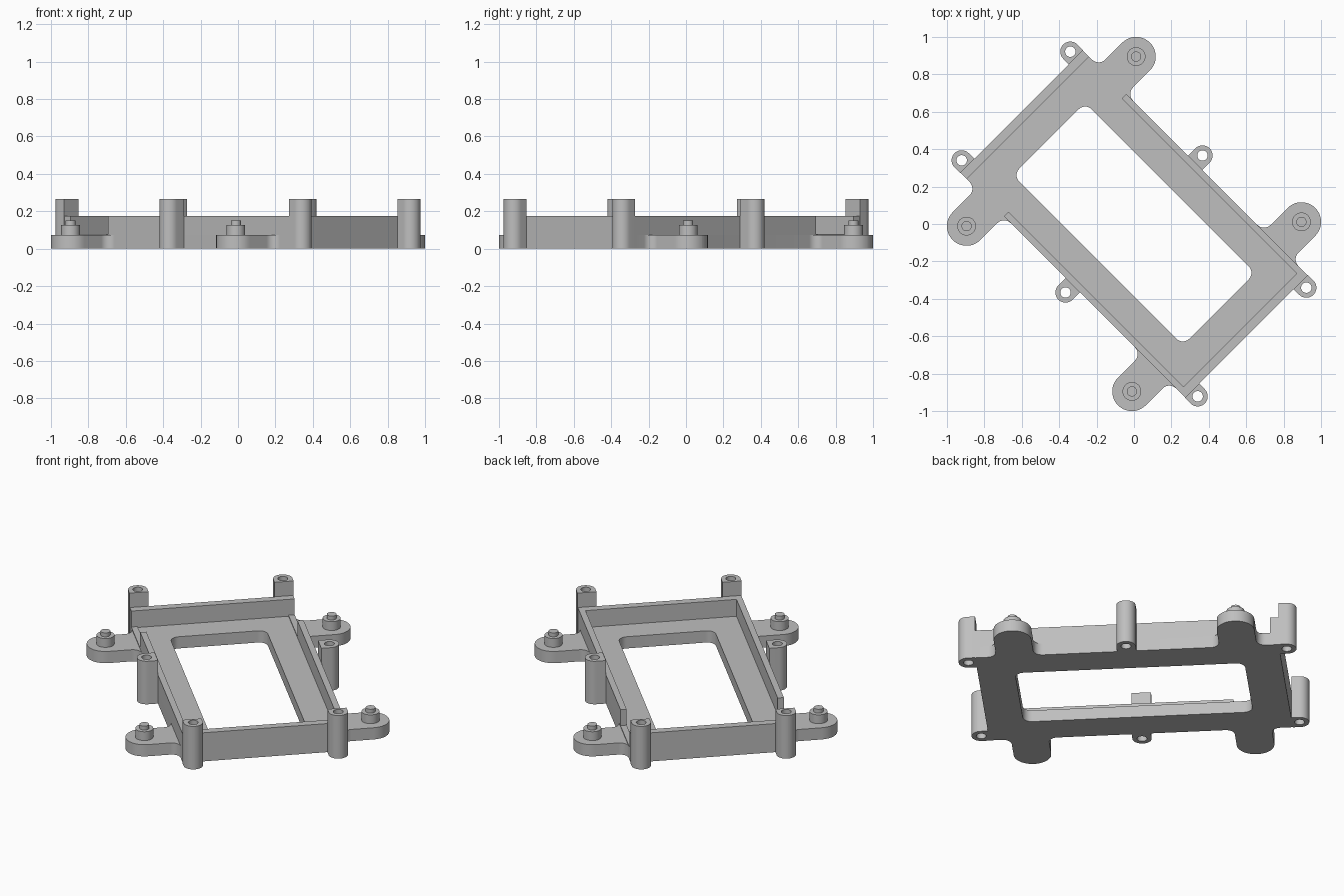
import bpy, bmesh, math
from mathutils import Vector

cube = bpy.data.objects.get("Cube")
if cube:
    bpy.data.objects.remove(cube, do_unlink=True)

grey = bpy.data.materials.new("plain grey")
grey.use_nodes = True
colour = (0.52, 0.52, 0.52, 1)
grey.diffuse_color = colour
grey.node_tree.nodes["Principled BSDF"].inputs["Base Color"].default_value = colour

TURN = -math.pi / 4      # the frame lies diagonally on the ground
HALF_L, HALF_W = 0.85, 0.463
POCKET_L, POCKET_W = 0.803, 0.428
FLOOR, WALL_TOP, POST_TOP = 0.072, 0.176, 0.265
ARM_U, ARM_V, ARM_R = 0.625, 0.641, 0.105


def rounded(corners, steps=10):
    """Closed outline from (u, v, radius) corners, each filleted."""
    pts = []
    for i, (u, v, r) in enumerate(corners):
        p = Vector((u, v))
        a = (Vector(corners[i - 1][:2]) - p).normalized()
        b = (Vector(corners[(i + 1) % len(corners)][:2]) - p).normalized()
        if not r:
            pts.append(p)
            continue
        half = a.angle(b) / 2
        centre = p + (a + b).normalized() * (r / math.sin(half))
        start = p + a * (r / math.tan(half)) - centre
        end = p + b * (r / math.tan(half)) - centre
        sweep = math.atan2(start.x * end.y - start.y * end.x, start.dot(end))
        for k in range(steps + 1):
            t = sweep * k / steps
            c, s = math.cos(t), math.sin(t)
            pts.append(centre + Vector((c * start.x - s * start.y, s * start.x + c * start.y)))
    return [p for i, p in enumerate(pts) if (p - pts[i - 1]).length > 1e-4]


def circle(u, v, r, n=32):
    return [Vector((u + r * math.cos(math.tau * k / n), v + r * math.sin(math.tau * k / n)))
            for k in range(n)]


def rect(u0, u1, v0, v1, r=0):
    return rounded([(u0, v0, r), (u1, v0, r), (u1, v1, r), (u0, v1, r)])


def plate(name, loops, z0, z1):
    """Extrude an outline (further loops become holes) from z0 to z1."""
    cu = bpy.data.curves.new(name, "CURVE")
    cu.dimensions = "2D"
    cu.fill_mode = "BOTH"
    cu.extrude = (z1 - z0) / 2
    for loop in loops:
        sp = cu.splines.new("POLY")
        sp.points.add(len(loop) - 1)
        for pt, p in zip(sp.points, loop):
            pt.co = (p.x, p.y, 0, 1)
        sp.use_cyclic_u = True
    temp = bpy.data.objects.new(name + " outline", cu)
    bpy.context.collection.objects.link(temp)
    bpy.context.view_layer.update()
    mesh = bpy.data.meshes.new_from_object(temp.evaluated_get(bpy.context.evaluated_depsgraph_get()))
    bpy.data.objects.remove(temp, do_unlink=True)
    bm = bmesh.new()
    bm.from_mesh(mesh)
    bmesh.ops.remove_doubles(bm, verts=bm.verts, dist=1e-5)
    bmesh.ops.translate(bm, verts=bm.verts, vec=(0, 0, (z0 + z1) / 2))
    bmesh.ops.recalc_face_normals(bm, faces=bm.faces)
    bm.to_mesh(mesh)
    bm.free()
    mesh.name = name
    mesh.materials.clear()
    mesh.materials.append(grey)
    ob = bpy.data.objects.new(name, mesh)
    ob.rotation_euler.z = TURN
    bpy.context.collection.objects.link(ob)
    bpy.ops.object.select_all(action="DESELECT")
    ob.select_set(True)
    bpy.context.view_layer.objects.active = ob
    bpy.ops.object.shade_smooth_by_angle(angle=math.radians(30))
    return ob


# Base plate with four rounded arms and a window
def arm_side(s):
    tip = ARM_V + ARM_R
    side = [(s * HALF_L, s * HALF_W, 0)]
    for c in (s * ARM_U, -s * ARM_U):
        near, far = c + s * ARM_R, c - s * ARM_R
        side += [(near, s * HALF_W, 0.05), (near, s * tip, ARM_R * 0.999),
                 (far, s * tip, ARM_R * 0.999), (far, s * HALF_W, 0.05)]
    return side + [(-s * HALF_L, s * HALF_W, 0)]


window = rect(-0.643, 0.643, -0.274, 0.274, 0.05)
plate("base_plate", [rounded(arm_side(1) + arm_side(-1)), window], 0, FLOOR)

# Three-sided wall, separate end wall, low sills in the two gaps
gap = -ARM_U + ARM_R
wall = [(gap, HALF_W), (HALF_L, HALF_W), (HALF_L, -HALF_W), (gap, -HALF_W),
        (gap, -POCKET_W), (POCKET_L, -POCKET_W), (POCKET_L, POCKET_W), (gap, POCKET_W)]
plate("side_walls", [[Vector(p) for p in wall]], FLOOR, WALL_TOP)
plate("end_wall", [rect(-HALF_L, -POCKET_L, -HALF_W, HALF_W)], FLOOR, WALL_TOP)
for s, side in ((1, "left"), (-1, "right")):
    v0, v1 = sorted((s * POCKET_W, s * HALF_W))
    plate("gap_sill_" + side, [rect(-POCKET_L, gap, v0, v1)], FLOOR, FLOOR + 0.006)

# Stepped pegs on the arms
for su in (1, -1):
    for sv in (1, -1):
        u, v = su * ARM_U, sv * ARM_V
        plate("peg_shoulder", [circle(u, v, 0.05)], FLOOR, 0.126)
        plate("peg_tip", [circle(u, v, 0.027)], 0.126, 0.15)

# Hollow screw posts, rounded outside and flat against the walls
R, HOLE = 0.054, 0.028
for s in (1, -1):
    for v in (0.411, -0.411):
        c = s * 0.892
        out, inn = c + s * R, s * HALF_L
        plate("corner_post", [rounded([(inn, v - R, 0), (out, v - R, R * 0.999),
                                       (out, v + R, R * 0.999), (inn, v + R, 0)]),
                              circle(c, v, HOLE)], 0, POST_TOP)
    c = s * 0.518
    out, inn = c + s * R, s * HALF_W
    plate("middle_post", [rounded([(-R, inn, 0), (-R, out, R * 0.999),
                                   (R, out, R * 0.999), (R, inn, 0)]),
                          circle(0, c, HOLE)], 0, POST_TOP)
